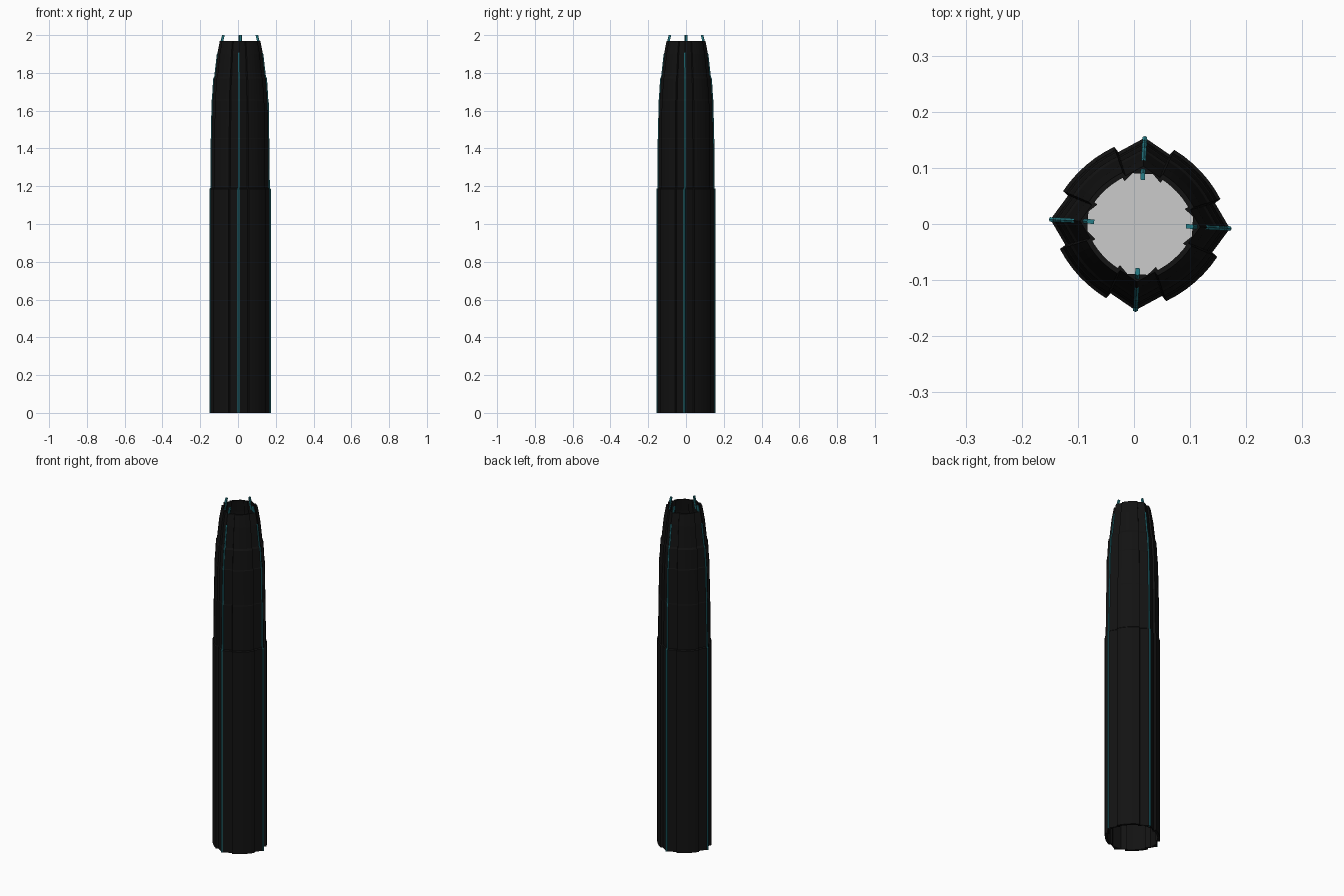
import bpy, bmesh, math
from mathutils import Matrix

if "Cube" in bpy.data.objects:
    bpy.data.objects.remove(bpy.data.objects["Cube"])

CX = 0.011
TWIST = math.radians(-3)


def material(name, color):
    m = bpy.data.materials.new(name)
    m.diffuse_color = color
    m.use_nodes = True
    m.node_tree.nodes["Principled BSDF"].inputs["Base Color"].default_value = m.diffuse_color
    return m


BLACK = material("black", (0.006, 0.006, 0.006, 1))
TEAL = material("teal", (0.02, 0.21, 0.25, 1))
WHITE = material("white", (0.95, 0.95, 0.95, 1))

# shared stepped taper: height, scale of the plan
TAPER = [(0, 1), (1.185, 1), (1.19, 0.965), (1.45, 0.955), (1.455, 0.945),
         (1.655, 0.93), (1.66, 0.915), (1.77, 0.875), (1.78, 0.84),
         (1.90, 0.755), (1.97, 0.67)]


def place(bm, name, mat, angle):
    m = (Matrix.Translation((CX, 0, 0)) @ Matrix.Diagonal((1.04, 1, 1, 1))
         @ Matrix.Rotation(angle + TWIST, 4, 'Z'))
    bm.transform(m)
    bmesh.ops.recalc_face_normals(bm, faces=bm.faces)
    me = bpy.data.meshes.new(name)
    bm.to_mesh(me)
    bm.free()
    me.materials.append(mat)
    ob = bpy.data.objects.new(name, me)
    bpy.context.collection.objects.link(ob)
    return ob


def loft(name, sections, mat, angle):
    """Join closed plan sections [(z, points)] into a capped solid."""
    bm = bmesh.new()
    rings = [[bm.verts.new((x, y, z)) for x, y in pts] for z, pts in sections]
    n = len(rings[0])
    for a, b in zip(rings, rings[1:]):
        for i in range(n):
            j = (i + 1) % n
            bm.faces.new((a[i], a[j], b[j], b[i]))
    bm.faces.new(rings[0])
    bm.faces.new(rings[-1])
    return place(bm, name, mat, angle)


def scaled(pts, taper):
    return [(z, [(x * s, y * s) for x, y in pts]) for z, s in taper]


# wall panel plan, bulging slightly, facing +y before rotation
HALF, EDGE, BULGE, STEPS = 0.059, 0.132, 0.008, 6
us = [-1 + 2 * i / STEPS for i in range(STEPS + 1)]
panel = [(HALF * u, EDGE + BULGE * (1 - u * u)) for u in us]
panel += [(HALF * u * 0.98, EDGE - 0.013 + BULGE * (1 - u * u)) for u in reversed(us)]

# pointed corner ridge plan
ridge = [(-0.052, 0.121), (0, 0.154), (0.052, 0.121),
         (0.046, 0.112), (0.026, 0.134), (-0.026, 0.134), (-0.046, 0.112)]

# thin edge fin rises above the walls
FIN = TAPER[:-1] + [(1.91, 0.72), (2.0, 0.585)]
fin_sections = []
for z, s in FIN:
    r = 0.157 * s
    fin_sections.append((z, [(-0.004, r - 0.013), (0.004, r - 0.013),
                             (0.004, r - 0.002), (0, r), (-0.004, r - 0.002)]))

for k in range(4):
    a = k * math.pi / 2
    loft(f"wall_panel_{k + 1}", scaled(panel, TAPER), BLACK, a + math.pi / 4)
    loft(f"corner_ridge_{k + 1}", scaled(ridge, TAPER), BLACK, a)
    loft(f"edge_fin_{k + 1}", fin_sections, TEAL, a)

# white roof deck sunk inside the open crown
bm = bmesh.new()
bmesh.ops.create_circle(bm, cap_ends=True, segments=32, radius=0.112,
                        matrix=Matrix.Translation((0, 0, 1.7)))
place(bm, "roof_deck", WHITE, 0)
